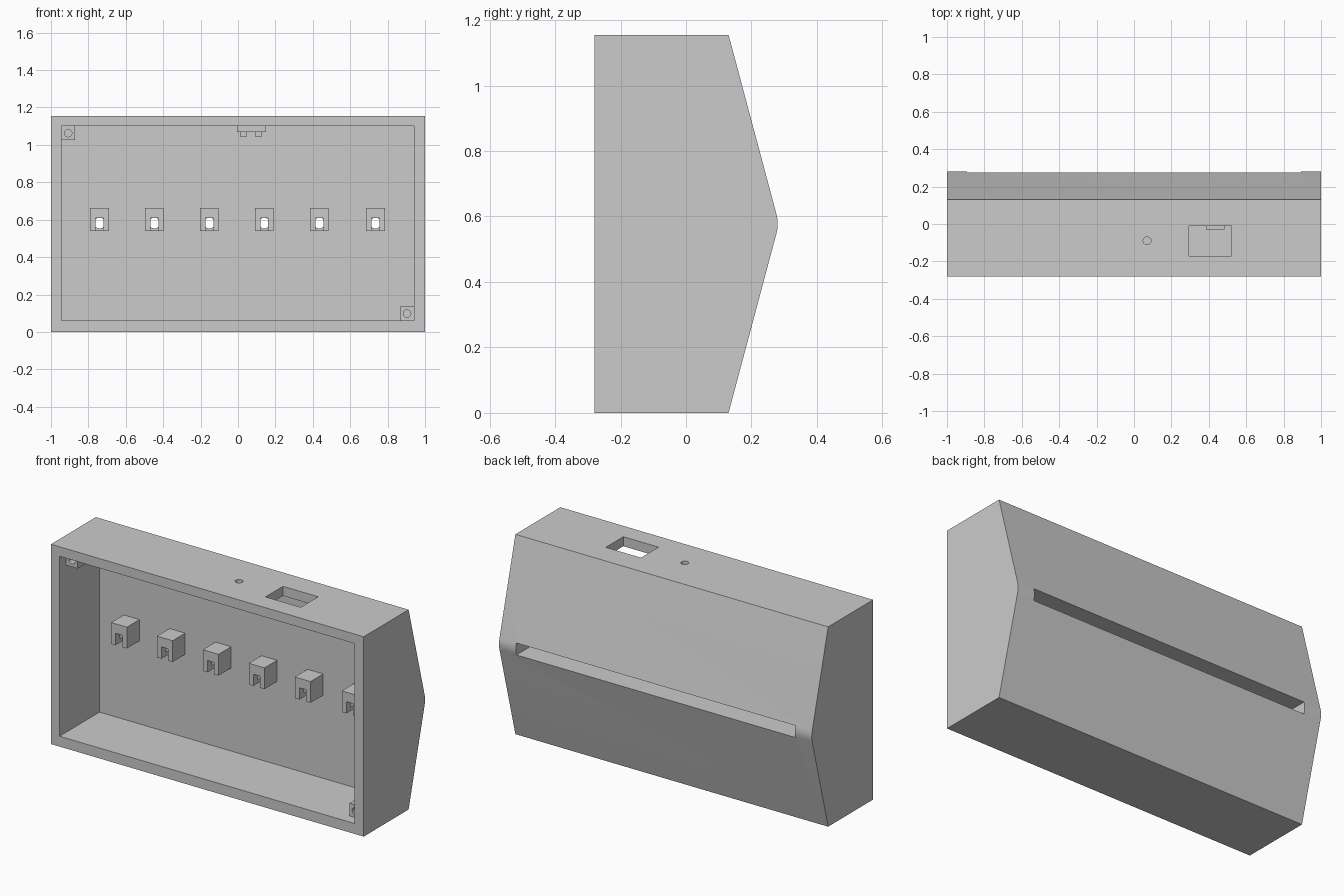
import bpy, bmesh
from math import sin, cos, radians, pi
from mathutils import Matrix

if "Cube" in bpy.data.objects:
    bpy.data.objects.remove(bpy.data.objects["Cube"], do_unlink=True)

grey = bpy.data.materials.new("matte_grey")
grey.use_nodes = True
grey.diffuse_color = (0.6, 0.6, 0.6, 1)
grey.node_tree.nodes["Principled BSDF"].inputs["Base Color"].default_value = (0.6, 0.6, 0.6, 1)


def add_object(name, bm):
    bmesh.ops.recalc_face_normals(bm, faces=bm.faces)
    mesh = bpy.data.meshes.new(name)
    bm.to_mesh(mesh)
    bm.free()
    mesh.materials.append(grey)
    obj = bpy.data.objects.new(name, mesh)
    bpy.context.collection.objects.link(obj)
    return obj


def box(name, x, y, z):
    """Box from (low, high) pairs."""
    bm = bmesh.new()
    spans = (x, y, z)
    size = Matrix.Diagonal([b - a for a, b in spans] + [1])
    centre = Matrix.Translation([(a + b) / 2 for a, b in spans])
    bmesh.ops.create_cube(bm, size=1, matrix=centre @ size)
    return add_object(name, bm)


def cylinder(name, centre, radius, depth, along_y=True):
    bm = bmesh.new()
    turn = Matrix.Rotation(pi / 2 if along_y else 0, 4, "X")
    bmesh.ops.create_cone(bm, cap_ends=True, segments=24, radius1=radius, radius2=radius,
                          depth=depth, matrix=Matrix.Translation(centre) @ turn)
    return add_object(name, bm)


def cut(target, *cutters):
    """Subtract the cutters and delete them."""
    bpy.context.view_layer.objects.active = target
    for cutter in cutters:
        mod = target.modifiers.new("cut", "BOOLEAN")
        mod.operation, mod.solver, mod.object = "DIFFERENCE", "EXACT", cutter
        bpy.ops.object.modifier_apply(modifier=mod.name)
        bpy.data.objects.remove(cutter, do_unlink=True)


FRONT, WALL, HEIGHT = -0.28, 0.085, 1.155
MID = HEIGHT / 2
LAMPS = (-0.74, -0.447, -0.153, 0.14, 0.435, 0.735)

# Housing: side profile with a rounded ridge at the back, extruded across x
arc = [(0.16 + 0.12 * cos(radians(a)), MID + 0.12 * sin(radians(a)))
       for a in (-15.5, -9, -3, 3, 9, 15.5)]
profile = [(FRONT, 0), (0.13, 0), *arc, (0.13, HEIGHT), (FRONT, HEIGHT)]
bm = bmesh.new()
side = bm.faces.new([bm.verts.new((-1, y, z)) for y, z in profile])
extruded = bmesh.ops.extrude_face_region(bm, geom=[side])["geom"]
bmesh.ops.translate(bm, vec=(2, 0, 0), verts=[v for v in extruded if isinstance(v, bmesh.types.BMVert)])
housing = add_object("housing", bm)

# Cavity, light slot, socket opening, button hole and lamp holes
cut(housing,
    box("cavity", (-0.945, 0.942), (-0.5, WALL), (0.06, 1.1)),
    box("slot", (-0.892, 0.892), (0.14, 0.5), (0.542, 0.611)),
    box("opening", (0.295, 0.52), (-0.17, -0.01), (1, 1.3)),
    cylinder("button_hole", (0.07, -0.09, 1.12), 0.021, 0.3, False))
for x in LAMPS:
    cut(housing, cylinder("lamp_hole", (x, 0.1, 0.582), 0.029, 0.1))
bpy.ops.object.select_all(action="DESELECT")
housing.select_set(True)
bpy.context.view_layer.objects.active = housing
bpy.ops.object.shade_smooth_by_angle(angle=radians(14))

# Lamp holders, notched from below with a round seat behind
for i, x in enumerate(LAMPS):
    holder = box(f"lamp_holder_{i + 1}", (x - 0.05, x + 0.05), (-0.03, WALL), (0.54, 0.663))
    cut(holder,
        box("notch", (x - 0.021, x + 0.021), (-0.1, 0.04), (0.5, 0.608)),
        cylinder("seat", (x, 0.06, 0.582), 0.029, 0.1))

# Screw posts in two opposite corners
for name, x, z in (("upper_screw_post", -0.908, 1.063), ("lower_screw_post", 0.904, 0.098)):
    post = box(name, (x - 0.037, x + 0.037), (-0.22, -0.155), (z - 0.037, z + 0.037))
    cut(post, cylinder("screw_hole", (x, -0.22, z), 0.02, 0.1))

# Button bracket hanging under the top wall, with two clips
bracket = box("button_bracket", (-0.005, 0.15), (-0.165, -0.015), (1.07, 1.1))
cut(bracket, cylinder("bracket_hole", (0.07, -0.09, 1.08), 0.021, 0.2, False))
for name, x in (("right_clip", 0.03), ("left_clip", 0.11)):
    box(name, (x - 0.016, x + 0.016), (-0.13, -0.05), (1.043, 1.07))
